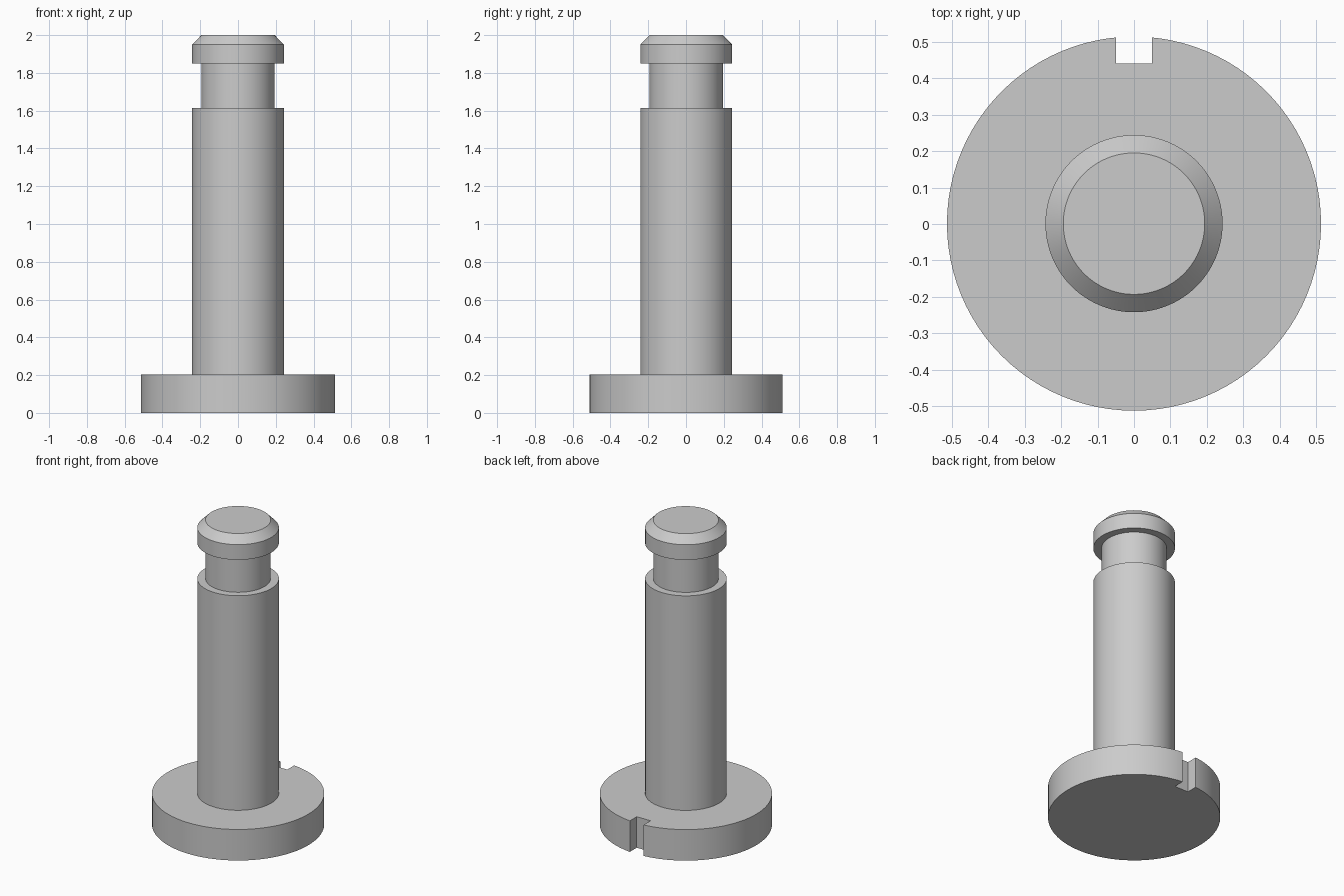
import bpy
import bmesh
import math

cube = bpy.data.objects.get("Cube")
if cube:
    bpy.data.objects.remove(cube, do_unlink=True)

SEGMENTS = 96
AXIS_Y = 0.001  # the rear slot shifts the overall centre slightly

# Plain grey metal
metal = bpy.data.materials.new("grey_metal")
metal.use_nodes = True
grey = (0.6, 0.6, 0.6, 1.0)
metal.diffuse_color = grey
metal.node_tree.nodes["Principled BSDF"].inputs["Base Color"].default_value = grey


def add_object(name, bm):
    bmesh.ops.recalc_face_normals(bm, faces=bm.faces)
    mesh = bpy.data.meshes.new(name)
    bm.to_mesh(mesh)
    bm.free()
    mesh.materials.append(metal)
    obj = bpy.data.objects.new(name, mesh)
    bpy.context.collection.objects.link(obj)
    return obj


def lathe(name, profile):
    """Turn (radius, height) points around the vertical axis and cap both ends."""
    bm = bmesh.new()
    rings = []
    for radius, z in profile:
        angles = [2 * math.pi * i / SEGMENTS for i in range(SEGMENTS)]
        rings.append([bm.verts.new((radius * math.cos(a),
                                    AXIS_Y + radius * math.sin(a), z)) for a in angles])
    for low, high in zip(rings, rings[1:]):
        for i in range(SEGMENTS):
            j = (i + 1) % SEGMENTS
            bm.faces.new((low[i], low[j], high[j], high[i]))
    bm.faces.new(rings[0])
    bm.faces.new(rings[-1])
    return add_object(name, bm)


# Headed pin: flange, shaft, grooved neck and chamfered tip
FLANGE, SHAFT, NECK = 0.513, 0.243, 0.194
pin = lathe("flanged_pin", [
    (FLANGE, 0), (FLANGE, 0.204),
    (SHAFT, 0.204), (SHAFT, 1.614),
    (NECK, 1.614), (NECK, 1.85),
    (SHAFT, 1.85), (SHAFT, 1.95),
    (NECK, 2.0),
])

# Locating slot through the rear rim of the flange
bm = bmesh.new()
bmesh.ops.create_cube(bm, size=1)
bmesh.ops.scale(bm, vec=(0.1, 0.2, 0.6), verts=bm.verts)
bmesh.ops.translate(bm, vec=(0, 0.54, 0.1), verts=bm.verts)
cutter = add_object("slot_cutter", bm)
cutter.hide_render = True
cutter.hide_set(True)

slot = pin.modifiers.new("rear_slot", 'BOOLEAN')
slot.operation = 'DIFFERENCE'
slot.solver = 'EXACT'
slot.object = cutter

# Apply the cut, then smooth the round walls while keeping edges sharp
bpy.ops.object.select_all(action='DESELECT')
pin.select_set(True)
bpy.context.view_layer.objects.active = pin
bpy.ops.object.modifier_apply(modifier=slot.name)
bpy.data.objects.remove(cutter, do_unlink=True)
bpy.ops.object.shade_smooth_by_angle(angle=math.radians(30))
